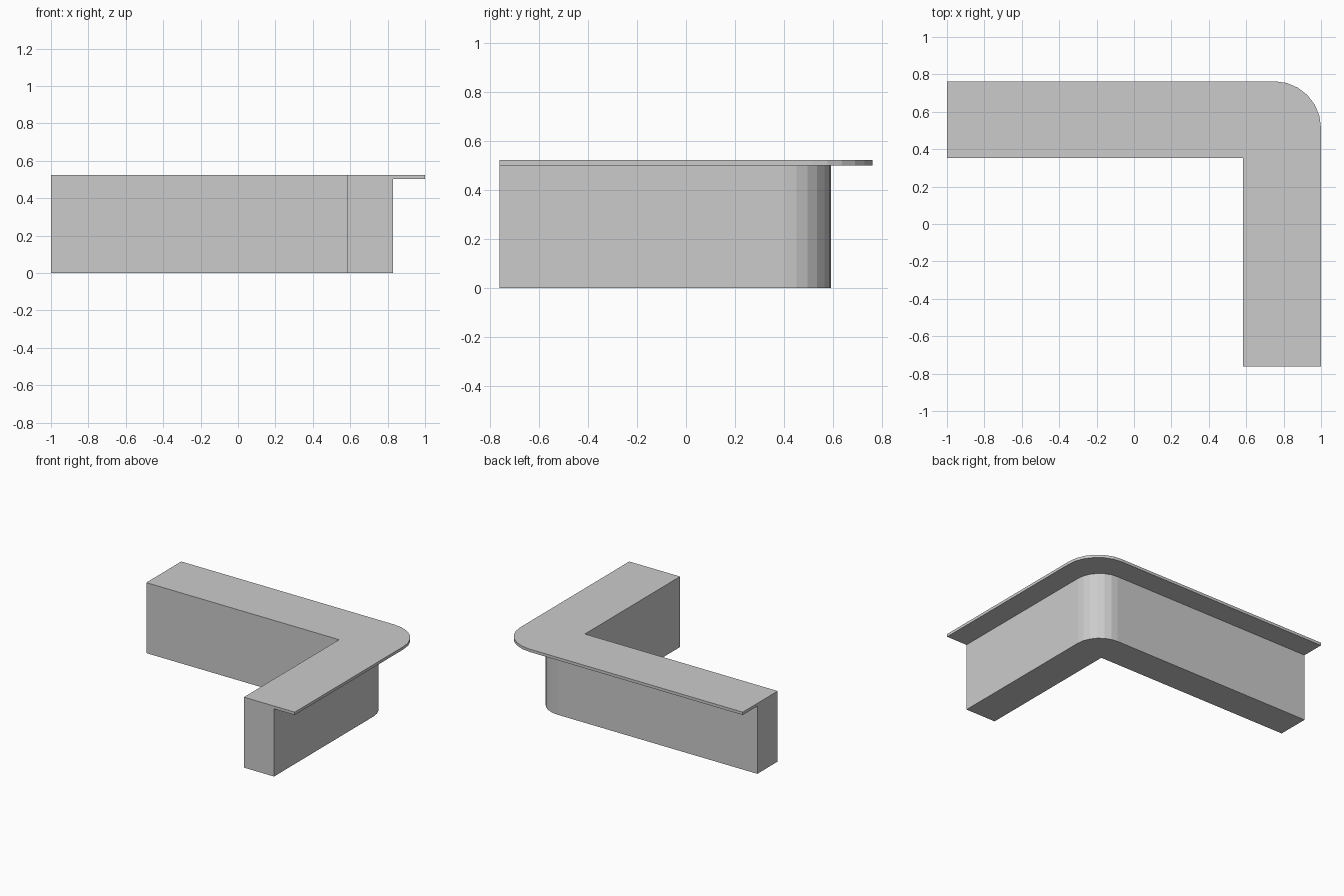
import bpy, bmesh
from math import sin, cos, pi

cube = bpy.data.objects.get("Cube")
if cube:
    bpy.data.objects.remove(cube, do_unlink=True)

LEFT, FRONT = -1.0, -0.763        # free ends of the two arms
INNER_X, INNER_Y = 0.583, 0.353   # inside corner shared by base and top
SEGMENTS = 6

grey = bpy.data.materials.new("light grey")
grey.use_nodes = True
colour = (0.6, 0.6, 0.6, 1)
grey.diffuse_color = colour
grey.node_tree.nodes["Principled BSDF"].inputs["Base Color"].default_value = colour


def l_slab(name, outer_x, outer_y, radius, z0, z1):
    """Extrude an L-shaped outline with a rounded outside corner."""
    cx, cy = outer_x - radius, outer_y - radius
    arc = [(cx + radius * cos(i * pi / 2 / SEGMENTS),
            cy + radius * sin(i * pi / 2 / SEGMENTS)) for i in range(SEGMENTS + 1)]
    outline = [(INNER_X, FRONT), (outer_x, FRONT), *arc,
               (LEFT, outer_y), (LEFT, INNER_Y), (INNER_X, INNER_Y)]
    bm = bmesh.new()
    face = bm.faces.new([bm.verts.new((x, y, z0)) for x, y in outline])
    result = bmesh.ops.extrude_face_region(bm, geom=[face], use_keep_orig=True)
    verts = [v for v in result["geom"] if isinstance(v, bmesh.types.BMVert)]
    bmesh.ops.translate(bm, verts=verts, vec=(0, 0, z1 - z0))
    bmesh.ops.recalc_face_normals(bm, faces=bm.faces)
    mesh = bpy.data.meshes.new(name)
    bm.to_mesh(mesh)
    bm.free()
    mesh.materials.append(grey)
    obj = bpy.data.objects.new(name, mesh)
    bpy.context.collection.objects.link(obj)
    return obj


# Counter body and the overhanging worktop
l_slab("counter_base", 0.83, 0.592, 0.19, 0, 0.502)
l_slab("counter_top", 1.0, 0.763, 0.25, 0.502, 0.523)
